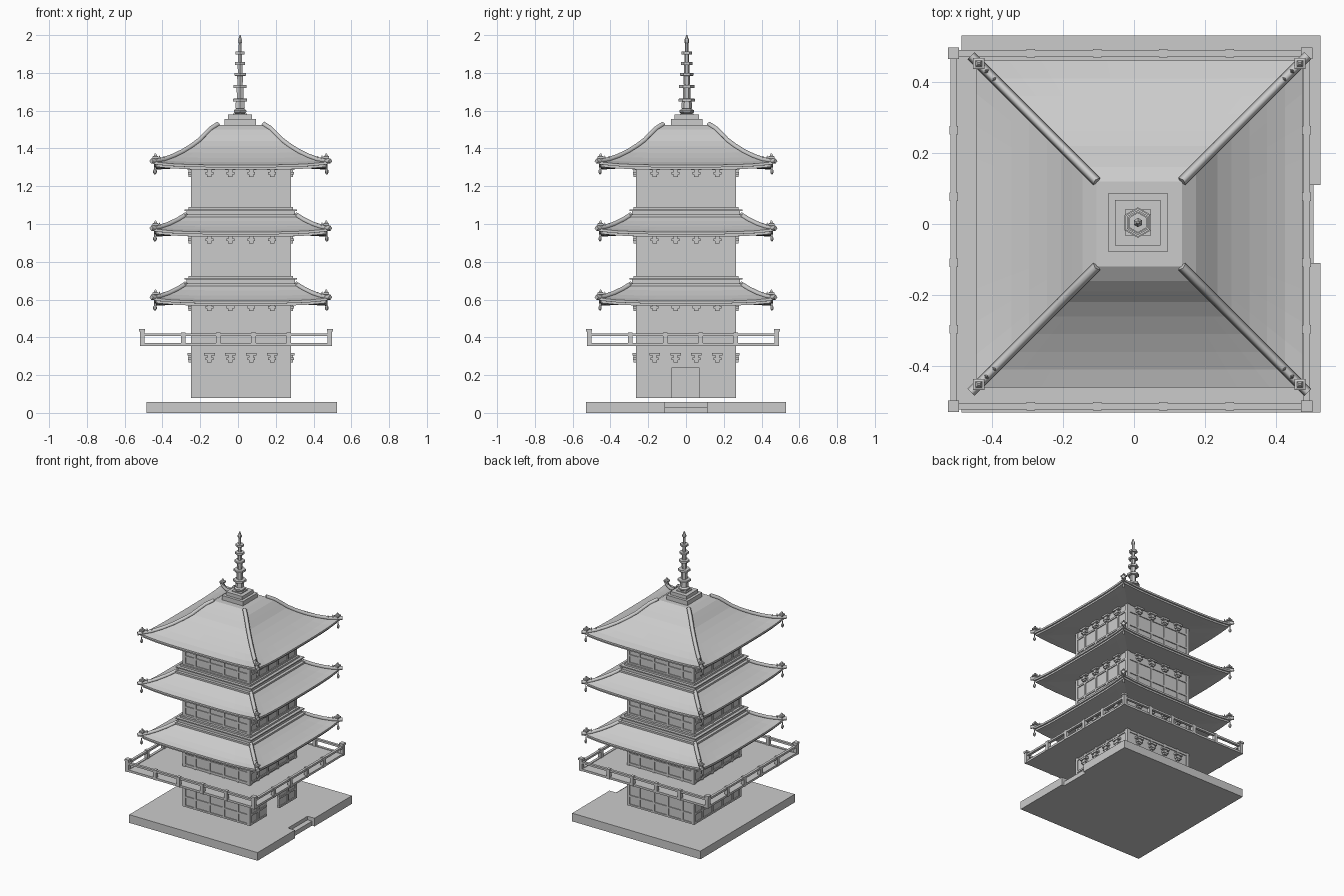
import bpy, bmesh, math
from mathutils import Matrix, Vector

if "Cube" in bpy.data.objects:
    bpy.data.objects.remove(bpy.data.objects["Cube"])

CX, CY = 0.015, 0.0      # tower axis
HALF = 0.265             # half width of the tower body


def finish(bm, name):
    bmesh.ops.recalc_face_normals(bm, faces=bm.faces)
    me = bpy.data.meshes.new(name)
    bm.to_mesh(me)
    bm.free()
    ob = bpy.data.objects.new(name, me)
    bpy.context.collection.objects.link(ob)
    return ob


def box(bm, x0, x1, y0, y1, z0, z1, rot=None):
    m = Matrix.Translation(((x0 + x1) / 2, (y0 + y1) / 2, (z0 + z1) / 2)) \
        @ Matrix.Diagonal((x1 - x0, y1 - y0, z1 - z0, 1))
    bmesh.ops.create_cube(bm, size=1, matrix=(rot @ m) if rot else m)


def skin(bm, rings):
    """Bridge closed rings of points and cap both ends."""
    vs = [[bm.verts.new(p) for p in r] for r in rings]
    n = len(vs[0])
    for a, b in zip(vs, vs[1:]):
        for i in range(n):
            bm.faces.new((a[i], a[(i + 1) % n], b[(i + 1) % n], b[i]))
    bm.faces.new(vs[0])
    bm.faces.new(vs[-1])


def lathe(bm, prof, x, y, n, start=0.0):
    skin(bm, [[(x + r * math.cos(start + i * math.tau / n),
                y + r * math.sin(start + i * math.tau / n), z) for i in range(n)]
              for r, z in prof])


def side(k):
    """Transform placing a part made for the front onto side k of the tower."""
    return Matrix.Translation((CX, CY, 0)) @ Matrix.Rotation(k * math.pi / 2, 4, 'Z')


# Base slab with stair notch on the right
bm = bmesh.new()
box(bm, -0.485, 0.47, -0.53, 0.53, 0, 0.058)
box(bm, 0.47, 0.525, -0.53, -0.11, 0, 0.058)
box(bm, 0.47, 0.525, 0.11, 0.53, 0, 0.058)
box(bm, 0.47, 0.505, -0.11, 0.11, 0, 0.032)
finish(bm, "base_slab")


# Walls: thin panels with posts, rails and bracket blocks
def storey(name, z0, z1, rails, bracket_z, door=False):
    bm, br = bmesh.new(), bmesh.new()
    t = 0.012
    f = -HALF + 0.006
    for k in range(4):
        m = side(k)
        if door and k == 1:
            box(bm, -HALF + .006, -0.073, f, f + t, z0, z1, m)
            box(bm, 0.068, HALF - .006, f, f + t, z0, z1, m)
            box(bm, -0.073, 0.068, f, f + t, 0.24, z1, m)
        else:
            box(bm, -HALF + .006, HALF - .006, f, f + t, z0, z1, m)
        for px in (-0.258, -0.168, -0.056, 0.056, 0.168, 0.258):
            if door and k == 1 and abs(px) < 0.06:
                box(bm, px - .007, px + .007, -HALF, f + t, 0.24, z1, m)
            else:
                box(bm, px - .007, px + .007, -HALF, f + t + .004, z0, z1, m)
        for rz in rails:
            spans = [(-HALF, HALF)]
            if door and k == 1 and rz < 0.24:
                spans = [(-HALF, -0.073), (0.068, HALF)]
            for a, b in spans:
                box(bm, a, b, -HALF, f + t + .004, rz - .006, rz + .006, m)
        for px in (-0.166, -0.055, 0.055, 0.166):
            z = bracket_z
            box(br, px - .012, px + .012, -HALF - .012, -HALF + .01, z, z + .012, m)
            box(br, px - .021, px + .021, -HALF - .016, -HALF + .01, z + .012, z + .026, m)
            box(br, px - .011, px + .011, -HALF - .012, -HALF + .01, z + .026, z + .036, m)
            box(br, px - .028, px + .028, -HALF - .018, -HALF + .01, z + .036, z + .05, m)
    finish(bm, name + "_walls")
    finish(br, name + "_brackets")


storey("ground_storey", 0.08, 0.36, (0.086, 0.15, 0.25, 0.34), 0.267, True)
storey("first_storey", 0.36, 0.585, (0.38, 0.45, 0.53), 0.54)
storey("second_storey", 0.72, 0.95, (0.735, 0.79, 0.89), 0.897)
storey("third_storey", 1.08, 1.31, (1.095, 1.15, 1.25), 1.25)

# Balcony floor and railing
bx, by, bh = -0.011, -0.016, 0.497
bm = bmesh.new()
box(bm, bx - bh, bx + bh, by - bh, by + bh, 0.355, 0.366)
finish(bm, "balcony_floor")
bm = bmesh.new()
for k in range(4):
    m = Matrix.Translation((bx, by, 0)) @ Matrix.Rotation(k * math.pi / 2, 4, 'Z')
    box(bm, -bh, bh, -bh - .009, -bh + .009, 0.407, 0.421, m)
    box(bm, -bh, bh, -bh - .009, -bh + .009, 0.355, 0.37, m)
    for px in (-0.28, -0.093, 0.093, 0.28):
        box(bm, px - .012, px + .012, -bh - .012, -bh + .012, 0.355, 0.425, m)
    box(bm, -bh - .012, -bh + .012, -bh - .012, -bh + .012, 0.355, 0.43, m)
    box(bm, -bh - .016, -bh + .016, -bh - .016, -bh + .016, 0.43, 0.443, m)
finish(bm, "balcony_railing")

LOW = [(0.29, .112), (0.335, .082), (0.385, .054), (0.425, .036), (0.46, .025)]
TOP = [(0.12, .237), (0.16, .212), (0.19, .182), (0.22, .151), (0.26, .121),
       (0.31, .089), (0.36, .062), (0.41, .039), (0.46, .025)]


# Curved hip roof with raised corners, ridges and corner ornaments
def roof(name, zb, prof):
    def lift(h, s):
        return 0.016 * max(0, (h - .26) / .2) ** 2 * abs(s) ** 4

    def ring(h, z, n=10):
        pts = []
        for k in range(4):
            rot = side(k)
            for i in range(n):
                s = -1 + 2 * i / n
                pts.append(rot @ Vector((s * h, -h, zb + z + lift(h, s))))
        return pts

    eave = [(0.46, .012), (0.45, .012), (0.45, 0), (0.40, .003), (0.25, .012)]
    bm = bmesh.new()
    skin(bm, [ring(h, z) for h, z in prof + eave])
    finish(bm, name)

    # Hip ridges
    cu = bpy.data.curves.new(name + "_hip_ridges", 'CURVE')
    cu.dimensions = '3D'
    cu.bevel_depth = 0.014
    cu.bevel_resolution = 0
    cu.use_fill_caps = True
    path = [(h, z + lift(h, 1) + .004) for h, z in prof] + [(0.474, .045)]
    for sx in (-1, 1):
        for sy in (-1, 1):
            sp = cu.splines.new('POLY')
            sp.points.add(len(path) - 1)
            for p, (h, z) in zip(sp.points, path):
                p.co = (CX + sx * h, CY + sy * h, zb + z, 1)
    ob = bpy.data.objects.new(name + "_hip_ridges", cu)
    bpy.context.collection.objects.link(ob)

    # Finials, spikes and hanging bells
    bm = bmesh.new()
    for sx in (-1, 1):
        for sy in (-1, 1):
            def turned(h, pr, n=4):
                lathe(bm, [(r, zb + z) for r, z in pr], CX + sx * h, CY + sy * h,
                      n, math.pi / 4 if n == 4 else 0)
            turned(0.452, [(.014, .03), (.010, .058), (.022, .06), (.022, .07),
                           (.012, .073), (.004, .086)])
            turned(0.43, [(.008, .04), (.008, .055), (.002, .075)])
            turned(0.408, [(.008, .045), (.008, .058), (.002, .072)])
            turned(0.455, [(.003, .02), (.004, .002), (.010, -.006), (.010, -.016),
                           (.003, -.026)], 6)
    finish(bm, name + "_corner_ornaments")


roof("lower_roof", 0.567, LOW)
roof("middle_roof", 0.933, LOW)
roof("top_roof", 1.288, TOP)

# Stepped ledges above the two lower roofs
for name, z in (("lower_ledge", 0.672), ("middle_ledge", 1.037)):
    bm = bmesh.new()
    for h, a, b in ((0.308, 0, .012), (0.287, .012, .033), (0.298, .033, .041), (0.277, .041, .053)):
        box(bm, CX - h, CX + h, CY - h, CY + h, z + a, z + b)
    finish(bm, name)

# Spire pedestal
sx, sy = 0.011, 0.004
bm = bmesh.new()
for h, a, b in ((0.083, 1.52, 1.556), (0.064, 1.556, 1.58), (0.037, 1.58, 1.586)):
    box(bm, sx - h, sx + h, sy - h, sy + h, a, b)
finish(bm, "spire_pedestal")

# Spire shaft with stacked hexagonal rings
prof = [(.03, 1.585), (.038, 1.592), (.038, 1.602), (.025, 1.61), (.029, 1.612)]
for z, r, s in ((1.656, .043, .026), (1.728, .040, .021), (1.792, .035, .018),
                (1.85, .031, .015), (1.905, .028, .012)):
    prof += [(s, z - .008), (r, z - .007), (r, z + .007), (s * .75, z + .008)]
prof += [(.008, 1.955), (.013, 1.963), (.013, 1.975), (.009, 1.982), (.003, 2.0)]
bm = bmesh.new()
lathe(bm, prof, sx, sy, 6, math.pi / 6)
finish(bm, "spire")
